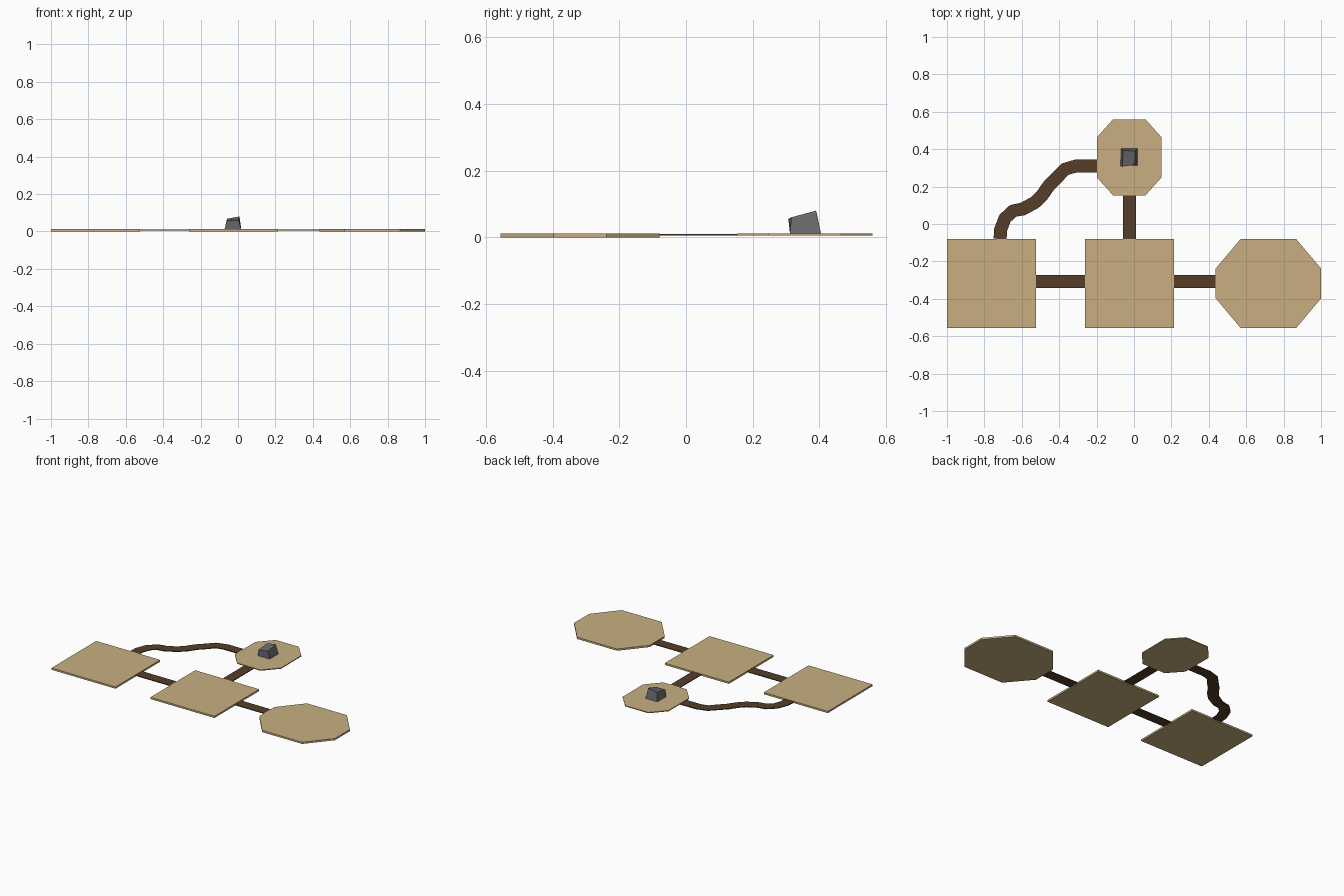
import bpy
from mathutils import Vector

if "Cube" in bpy.data.objects:
    bpy.data.objects.remove(bpy.data.objects["Cube"])


def material(name, rgb):
    m = bpy.data.materials.new(name)
    m.diffuse_color = (*rgb, 1)
    m.use_nodes = True
    m.node_tree.nodes["Principled BSDF"].inputs["Base Color"].default_value = m.diffuse_color
    return m


SAND = material("sand", (0.58, 0.43, 0.22))
DIRT = material("dirt", (0.09, 0.047, 0.022))
STONE = material("stone", (0.14, 0.14, 0.15))


def make(name, verts, faces, mat):
    me = bpy.data.meshes.new(name)
    me.from_pydata(verts, [], faces)
    me.materials.append(mat)
    ob = bpy.data.objects.new(name, me)
    bpy.context.collection.objects.link(ob)
    return ob


def slab(name, outline, z0, z1, mat):
    """Extrude a counter-clockwise outline from z0 to z1."""
    n = len(outline)
    verts = [(x, y, z) for z in (z0, z1) for x, y in outline]
    faces = [tuple(reversed(range(n))), tuple(range(n, 2 * n))]
    faces += [(i, (i + 1) % n, (i + 1) % n + n, i + n) for i in range(n)]
    return make(name, verts, faces, mat)


def clearing(name, x0, x1, y0, y1, z0, cx=0, cy=0):
    """Rectangle, with optional cut corners."""
    if cx:
        pts = [(x0 + cx, y0), (x1 - cx, y0), (x1, y0 + cy), (x1, y1 - cy),
               (x1 - cx, y1), (x0 + cx, y1), (x0, y1 - cy), (x0, y0 + cy)]
    else:
        pts = [(x0, y0), (x1, y0), (x1, y1), (x0, y1)]
    return slab(name, pts, z0, 0.012, SAND)


def path(name, line, width=0.07):
    """Flat ribbon following a centre line."""
    pts = [Vector(p) for p in line]
    left, right = [], []
    for i, p in enumerate(pts):
        d = (pts[min(i + 1, len(pts) - 1)] - pts[max(i - 1, 0)]).normalized()
        side = Vector((-d.y, d.x)) * width / 2
        left.append(p + side)
        right.append(p - side)
    n = len(pts)
    ring = right + left
    verts = [(p.x, p.y, z) for z in (0.005, 0.01) for p in ring]
    m = 2 * n
    faces = []
    for i in range(n - 1):
        a, b, c, d = i, i + 1, n + i + 1, n + i
        faces += [(d, c, b, a), (a + m, b + m, c + m, d + m),
                  (a, b, b + m, a + m), (c, d, d + m, c + m)]
    faces += [(n, 0, m, n + m), (n - 1, m - 1, 2 * m - 1, m + n - 1)]
    return make(name, verts, faces, DIRT)


# Clearings
clearing("left_clearing", -1.0, -0.523, -0.556, -0.08, 0.0)
clearing("middle_clearing", -0.263, 0.214, -0.556, -0.08, 0.0)
clearing("right_clearing", 0.437, 1.0, -0.556, -0.08, 0.0, 0.133, 0.158)
clearing("back_clearing", -0.197, 0.146, 0.153, 0.56, 0.006, 0.085, 0.095)

# Connecting paths
path("left_path", [(-0.523, -0.308), (-0.263, -0.308)])
path("right_path", [(0.214, -0.308), (0.437, -0.308)])
path("back_path", [(-0.025, -0.08), (-0.025, 0.153)])
path("winding_path", [
    (-0.716, -0.08), (-0.713, -0.03), (-0.69, 0.03), (-0.647, 0.07),
    (-0.595, 0.08), (-0.53, 0.115), (-0.49, 0.155), (-0.455, 0.205),
    (-0.41, 0.25), (-0.37, 0.293), (-0.31, 0.31), (-0.197, 0.31)])

# Boulder with a slanted top
make("boulder", [
    (-0.072, 0.312, 0.01), (0.018, 0.312, 0.01),
    (0.018, 0.405, 0.01), (-0.07, 0.405, 0.01),
    (-0.062, 0.307, 0.056), (0.002, 0.316, 0.06),
    (0.008, 0.39, 0.08), (-0.058, 0.393, 0.068)],
    [(3, 2, 1, 0), (4, 5, 6, 7), (0, 1, 5, 4),
     (1, 2, 6, 5), (2, 3, 7, 6), (3, 0, 4, 7)], STONE)
